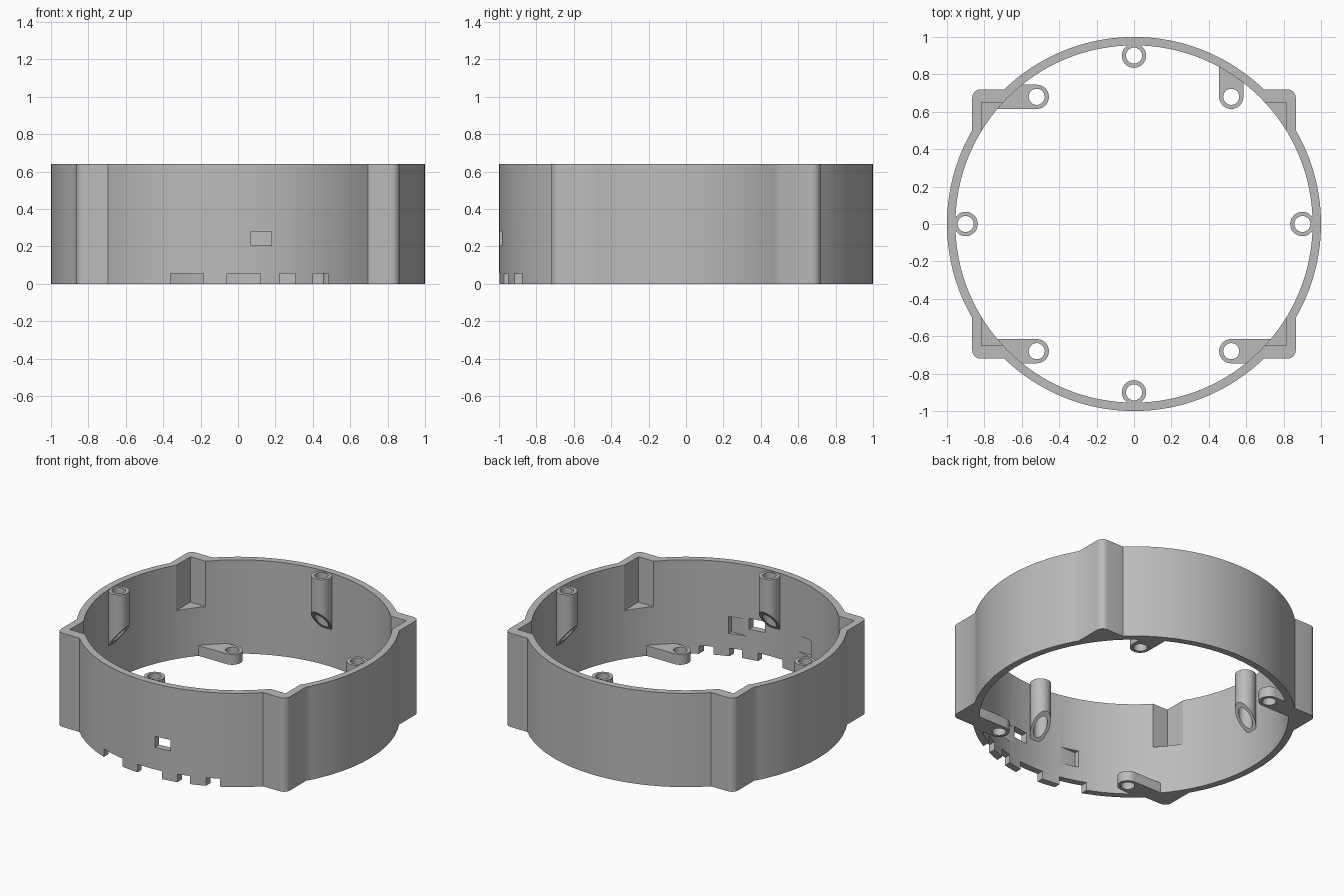
import bpy, bmesh
from math import sin, cos, pi, radians, asin, acos

if "Cube" in bpy.data.objects:
    bpy.data.objects.remove(bpy.data.objects["Cube"], do_unlink=True)

HEIGHT, R_OUT, R_IN = 0.64, 1.0, 0.955
BOSS_R, HOLE_R = 0.065, 0.043

grey = bpy.data.materials.new("plain grey")
grey.use_nodes = True
grey.diffuse_color = (0.5, 0.5, 0.5, 1)
grey.node_tree.nodes["Principled BSDF"].inputs["Base Color"].default_value = (0.5, 0.5, 0.5, 1)


def make(name, bm):
    bmesh.ops.recalc_face_normals(bm, faces=bm.faces)
    mesh = bpy.data.meshes.new(name)
    bm.to_mesh(mesh)
    bm.free()
    mesh.materials.append(grey)
    ob = bpy.data.objects.new(name, mesh)
    bpy.context.collection.objects.link(ob)
    return ob


def prism(name, outline, z0, z1):
    bm = bmesh.new()
    low = [bm.verts.new((x, y, z0)) for x, y in outline]
    high = [bm.verts.new((x, y, z1)) for x, y in outline]
    bm.faces.new(low)
    bm.faces.new(high)
    for i in range(len(low)):
        j = (i + 1) % len(low)
        bm.faces.new((low[i], low[j], high[j], high[i]))
    return make(name, bm)


def arc(cx, cy, r, a0, a1, n):
    return [(cx + r * cos(a0 + (a1 - a0) * i / n), cy + r * sin(a0 + (a1 - a0) * i / n))
            for i in range(n + 1)]


def circle(cx, cy, r, n):
    return arc(cx, cy, r, 0, 2 * pi, n)[:-1]


def box(name, x0, x1, y0, y1, z0, z1):
    return prism(name, [(x0, y0), (x1, y0), (x1, y1), (x0, y1)], z0, z1)


def combine(ob, other, operation="DIFFERENCE"):
    mod = ob.modifiers.new("cut", "BOOLEAN")
    mod.operation, mod.solver, mod.object = operation, "EXACT", other
    select(ob)
    bpy.ops.object.modifier_apply(modifier=mod.name)
    bpy.data.objects.remove(other, do_unlink=True)


def select(ob):
    bpy.ops.object.select_all(action="DESELECT")
    ob.select_set(True)
    bpy.context.view_layer.objects.active = ob


def smooth(ob, angle=32):
    select(ob)
    bpy.ops.object.shade_smooth_by_angle(angle=radians(angle))


# Housing outline: a circle with four rounded square corners
CX, CY, FILLET = 0.865, 0.72, 0.045
quarter = (arc(0, 0, R_OUT, 0, acos(CX), 14)
           + arc(CX - FILLET, CY - FILLET, FILLET, 0, pi / 2, 6)
           + arc(0, 0, R_OUT, asin(CY), pi / 2, 20))
half = quarter + [(-x, y) for x, y in reversed(quarter[:-1])]
outline = half + [(x, -y) for x, y in reversed(half[1:-1])]
housing = prism("housing_ring", outline, 0, HEIGHT)

# Bore, and square pockets reaching into the upper part of the corners
combine(housing, prism("bore", circle(0, 0, R_IN, 128), -0.1, 0.8))
combine(housing, box("pockets", -0.815, 0.815, -0.65, 0.65, 0.33, 0.8))

# Front wall: notches in the bottom edge, a port window and an inner flat
for x0, x1 in ((-0.36, -0.185), (-0.06, 0.12), (0.225, 0.305), (0.4, 0.48)):
    combine(housing, box("notch", x0, x1, -1.1, -0.8, -0.1, 0.055))
combine(housing, box("window", 0.07, 0.18, -1.1, -0.8, 0.205, 0.28))
combine(housing, box("inner_flat", -0.31, 0.31, -0.935, -0.7, 0.155, 0.27))
smooth(housing)


# Screw posts: tubes on the wall with a slanted lower end
def screw_post(name, angle):
    dx, dy = cos(angle), sin(angle)
    bm = bmesh.new()
    n = 32
    loops = []
    for r, top in ((BOSS_R, True), (HOLE_R, True), (HOLE_R, False), (BOSS_R, False)):
        loop = []
        for x, y in circle(0, 0, r, n):
            z = HEIGHT - 0.005 if top else 0.325 - 1.3 * (x * dx + y * dy)
            loop.append(bm.verts.new((0.9 * dx + x, 0.9 * dy + y, z)))
        loops.append(loop)
    for k in range(4):
        a, b = loops[k], loops[(k + 1) % 4]
        for i in range(n):
            j = (i + 1) % n
            bm.faces.new((a[i], a[j], b[j], b[i]))
    smooth(make(name, bm))


for side, turn in (("left", 0), ("back", 1), ("right", 2), ("front", 3)):
    screw_post(side + "_screw_post", turn * pi / 2)


# Mounting tabs: low rounded lugs with a hole, running out to the wall
def mounting_tab(name, x, y, angle):
    reach = 0.4
    end = arc(x, y, BOSS_R, angle + pi / 2, angle + 3 * pi / 2, 16)
    far = [(px + reach * cos(angle), py + reach * sin(angle)) for px, py in (end[-1], end[0])]
    tab = prism(name, end + far, 0, 0.07)
    combine(tab, prism("trim", circle(0, 0, 0.975, 128), -0.1, 0.2), "INTERSECT")
    combine(tab, prism("hole", circle(x, y, HOLE_R, 32), -0.1, 0.2))
    smooth(tab)


mounting_tab("front_left_tab", 0.52, -0.68, 0)
mounting_tab("front_right_tab", -0.52, -0.68, pi)
mounting_tab("back_right_tab", -0.52, 0.68, pi)
mounting_tab("back_left_tab", 0.52, 0.68, pi / 2)
